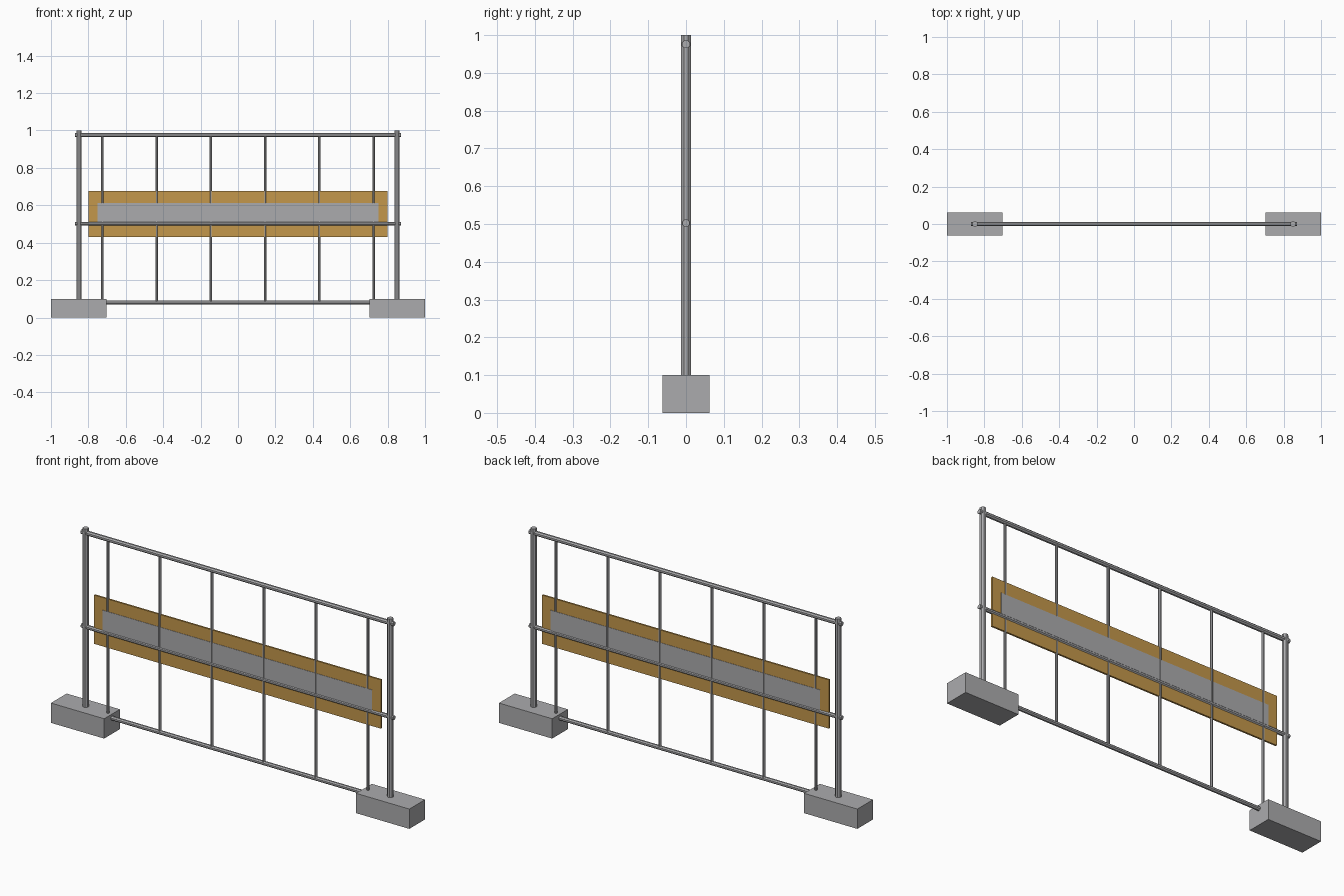
import bpy, math
from mathutils import Vector

if "Cube" in bpy.data.objects:
    bpy.data.objects.remove(bpy.data.objects["Cube"])


def material(name, rgb):
    m = bpy.data.materials.new(name)
    m.diffuse_color = (*rgb, 1)
    m.use_nodes = True
    m.node_tree.nodes["Principled BSDF"].inputs["Base Color"].default_value = m.diffuse_color
    return m


GREY = material("galvanised_grey", (0.41, 0.41, 0.42))
OCHRE = material("ochre_board", (0.55, 0.31, 0.07))


def box(name, x, y, z, mat):
    """Box from (min, max) ranges."""
    c = [(a + b) / 2 for a, b in (x, y, z)]
    bpy.ops.mesh.primitive_cube_add(size=1, location=c)
    o = bpy.context.object
    o.name = name
    o.scale = [b - a for a, b in (x, y, z)]
    bpy.ops.object.transform_apply(location=False, rotation=False, scale=True)
    o.data.materials.append(mat)


def tube(name, a, b, r, sides=8):
    """Low-poly tube between two points, with flats facing the axes."""
    a, b = Vector(a), Vector(b)
    d = b - a
    bpy.ops.mesh.primitive_cylinder_add(vertices=sides, radius=r, depth=d.length)
    o = bpy.context.object
    o.name = name
    o.rotation_euler = (0, 0, math.pi / sides)
    bpy.ops.object.transform_apply(rotation=True)
    if abs(d.x) > 0:
        o.rotation_euler = (0, math.pi / 2, 0)
    o.location = (a + b) / 2
    o.data.materials.append(GREY)


# feet and posts
for side, s in (("left", -1), ("right", 1)):
    box(side + "_foot", sorted((s * 0.703, s * 1.0)), (-0.0625, 0.0625), (0, 0.1), GREY)
    tube(side + "_post", (s * 0.85, 0, 0.05), (s * 0.85, 0, 1.0), 0.0145)

# horizontal rails
tube("top_rail", (-0.872, 0, 0.976), (0.872, 0, 0.976), 0.0115)
tube("middle_rail", (-0.872, 0, 0.502), (0.872, 0, 0.502), 0.0105)
tube("bottom_rail", (-0.85, 0, 0.08), (0.85, 0, 0.08), 0.0105)

# thin upright bars
for i in range(6):
    x = -0.725 + 0.29 * i
    tube(f"upright_bar_{i + 1}", (x, 0, 0.08), (x, 0, 0.976), 0.007)

# warning board and grey centre stripe, seen on both faces
box("board", (-0.8, 0.8), (-0.0045, 0.0045), (0.43, 0.676), OCHRE)
box("board_stripe", (-0.752, 0.752), (-0.006, 0.006), (0.495, 0.613), GREY)
